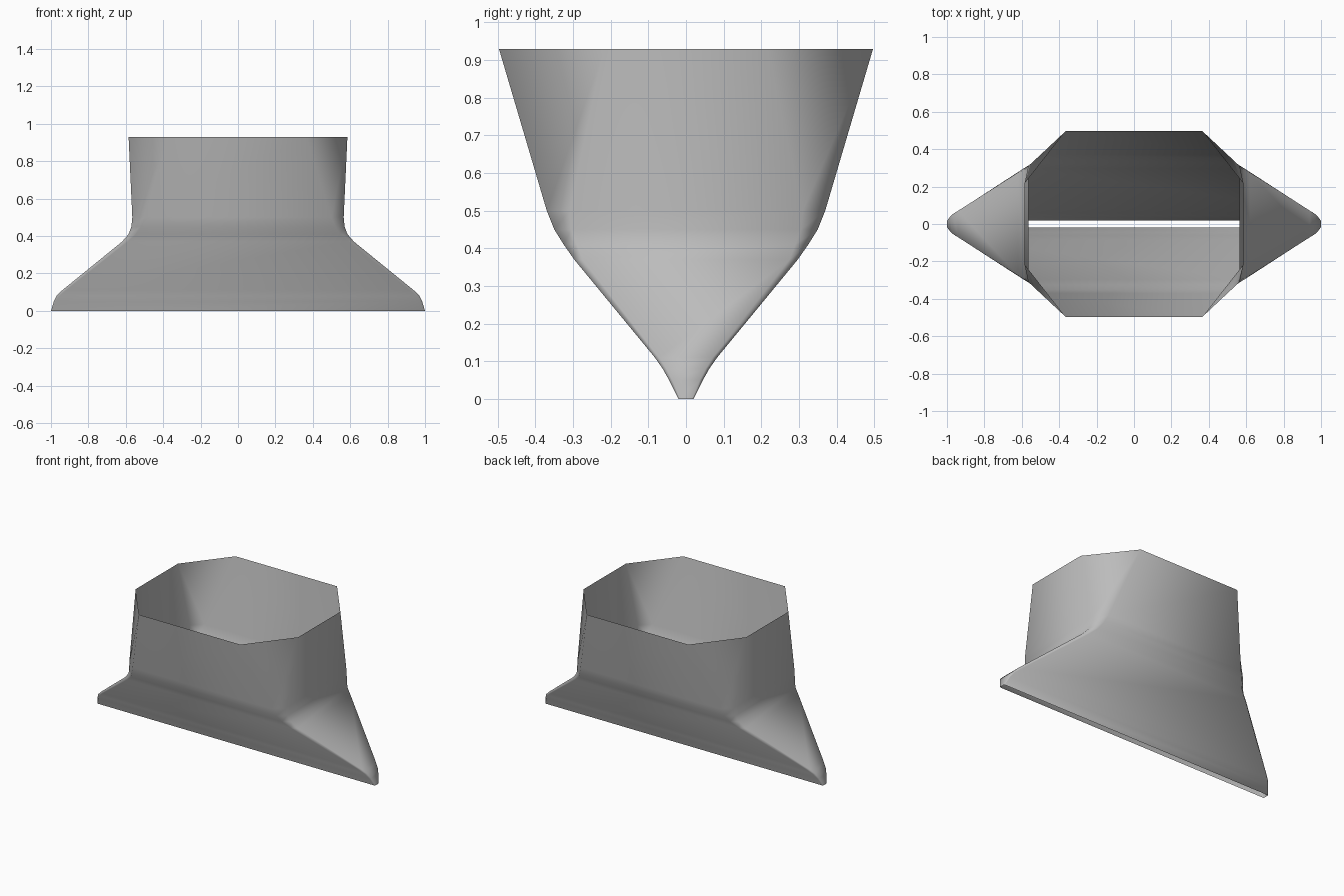
import bpy
import bmesh

cube = bpy.data.objects.get("Cube")
if cube:
    bpy.data.objects.remove(cube)

# Single flat colour
grey = bpy.data.materials.new("plain grey")
grey.use_nodes = True
colour = (0.5, 0.5, 0.5, 1)
grey.diffuse_color = colour
grey.node_tree.nodes["Principled BSDF"].inputs["Base Color"].default_value = colour

# Chamfered sections: height, half length, half depth, chamfer in x, chamfer in y
sections = [
    (0.00, 1.00, 0.02, 0.004, 0.004),
    (0.05, 0.985, 0.045, 0.01, 0.008),
    (0.08, 0.97, 0.062, 0.015, 0.01),
    (0.11, 0.94, 0.083, 0.02, 0.012),
    (0.37, 0.62, 0.297, 0.03, 0.022),
    (0.41, 0.585, 0.325, 0.04, 0.035),
    (0.45, 0.57, 0.35, 0.05, 0.045),
    (0.50, 0.565, 0.37, 0.065, 0.06),
    (0.93, 0.585, 0.497, 0.22, 0.28),
]


def octagon(z, x, y, cx, cy):
    quarter = [(x, y - cy), (x - cx, y)]
    half = quarter + [(-px, py) for px, py in reversed(quarter)]
    return [(px, py, z) for px, py in half + [(-px, -py) for px, py in half]]


# Open funnel shell lofted from the bottom slot to the eight-sided rim
bm = bmesh.new()
rings = [[bm.verts.new(p) for p in octagon(*s)] for s in sections]
for low, high in zip(rings, rings[1:]):
    for i in range(8):
        j = (i + 1) % 8
        bm.faces.new((low[i], low[j], high[j], high[i]))

mesh = bpy.data.meshes.new("funnel_shell")
bm.to_mesh(mesh)
bm.free()
mesh.materials.append(grey)
shell = bpy.data.objects.new("funnel_shell", mesh)
bpy.context.collection.objects.link(shell)
mesh.shade_smooth()
